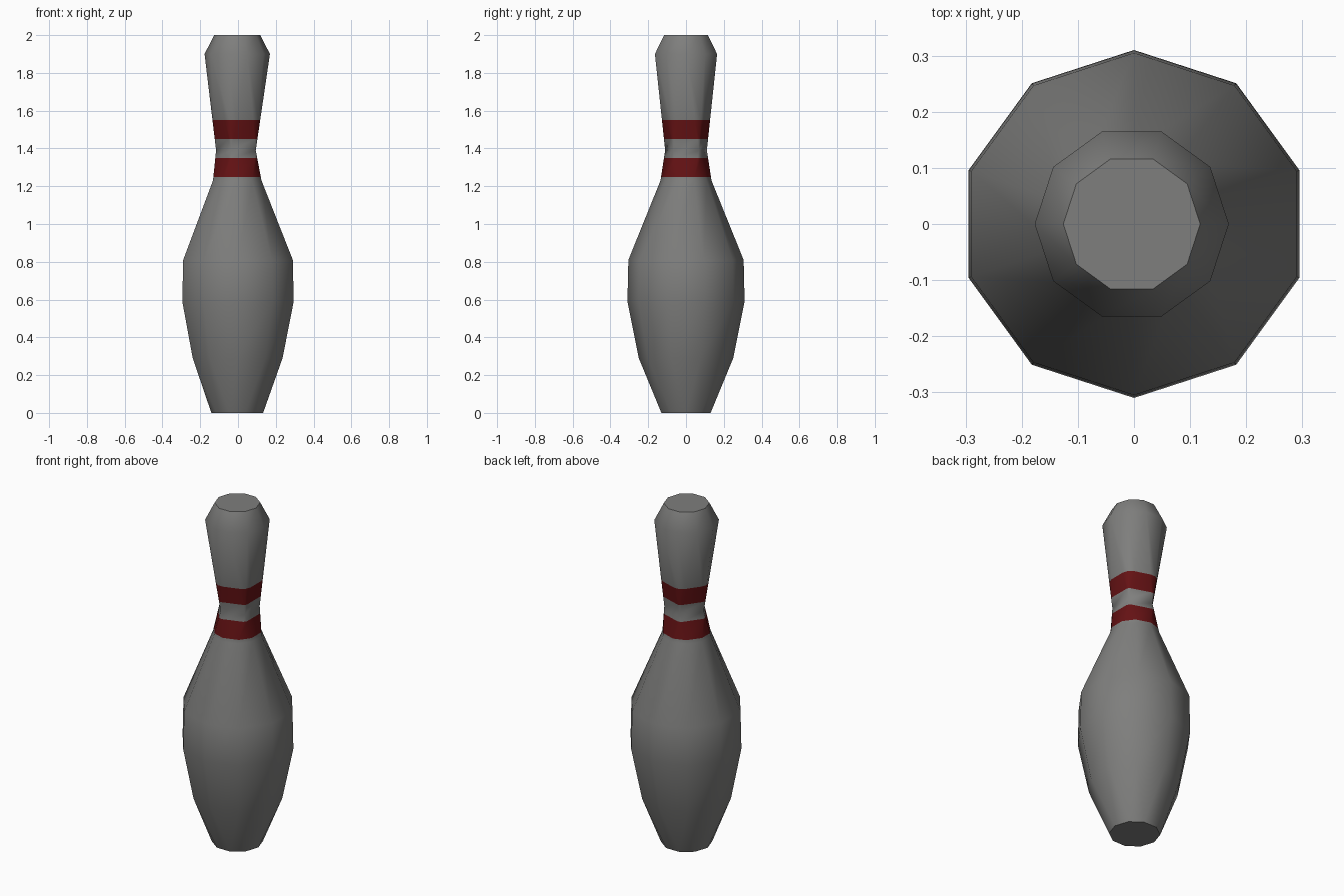
import bpy, bmesh, math
from mathutils import Vector

if "Cube" in bpy.data.objects:
    bpy.data.objects.remove(bpy.data.objects["Cube"])

# Profile rings: (height, radius, sides, phase in degrees, x shift)
RINGS = [
    (0.00, 0.137, 10, 0, -0.004),
    (0.29, 0.250, 10, 18, -0.002),
    (0.59, 0.310, 10, 18, 0.0),
    (0.81, 0.305, 10, 18, 0.0),
    (1.23, 0.135, 10, 18, -0.004),
    (1.39, 0.116, 5, 36, 0.0),
    (1.90, 0.173, 10, 0, -0.004),
    (2.00, 0.122, 10, 0, -0.004),
]
STRIPES = [(1.25, 1.35), (1.45, 1.55)]


def material(name, rgb):
    m = bpy.data.materials.new(name)
    m.diffuse_color = (*rgb, 1)
    m.use_nodes = True
    m.node_tree.nodes["Principled BSDF"].inputs["Base Color"].default_value = m.diffuse_color
    return m


def bridge(bm, low, high):
    """Join two rings that may differ in side count or phase."""
    (a, pa), (b, pb) = low, high
    na, nb = len(a), len(b)
    i = j = 0
    while i < na or j < nb:
        ma = pa + 360 / na * (i + 0.5) if i < na else 1e6
        mb = pb + 360 / nb * (j + 0.5) if j < nb else 1e6
        a0, a1 = a[i % na], a[(i + 1) % na]
        b0, b1 = b[j % nb], b[(j + 1) % nb]
        if abs(ma - mb) < 0.01:
            face = bm.faces.new((a0, a1, b1, b0))
            i, j = i + 1, j + 1
        elif ma < mb:
            face = bm.faces.new((a0, a1, b0))
            i += 1
        else:
            face = bm.faces.new((a0, b1, b0))
            j += 1
        face.smooth = True


# Pin body lofted through the rings
bm = bmesh.new()
loops = []
for z, r, n, phase, dx in RINGS:
    angles = [math.radians(phase + 360 * k / n) for k in range(n)]
    loops.append(([bm.verts.new((dx + r * math.cos(t), r * math.sin(t), z))
                   for t in angles], phase))
for low, high in zip(loops, loops[1:]):
    bridge(bm, low, high)

# Flat base and top
bm.faces.new(loops[0][0][::-1])
bm.faces.new(loops[-1][0])

# Red neck stripes cut in at fixed heights
for z in [h for pair in STRIPES for h in pair]:
    bmesh.ops.bisect_plane(bm, geom=bm.verts[:] + bm.edges[:] + bm.faces[:],
                           plane_co=Vector((0, 0, z)), plane_no=Vector((0, 0, 1)))
bmesh.ops.recalc_face_normals(bm, faces=bm.faces[:])
for f in bm.faces:
    zc = f.calc_center_median().z
    f.material_index = int(any(lo < zc < hi for lo, hi in STRIPES))

mesh = bpy.data.meshes.new("bowling_pin")
bm.to_mesh(mesh)
bm.free()
mesh.materials.append(material("pale_grey", (0.21, 0.21, 0.205)))
mesh.materials.append(material("dark_red", (0.13, 0.006, 0.007)))
pin = bpy.data.objects.new("bowling_pin", mesh)
bpy.context.collection.objects.link(pin)
